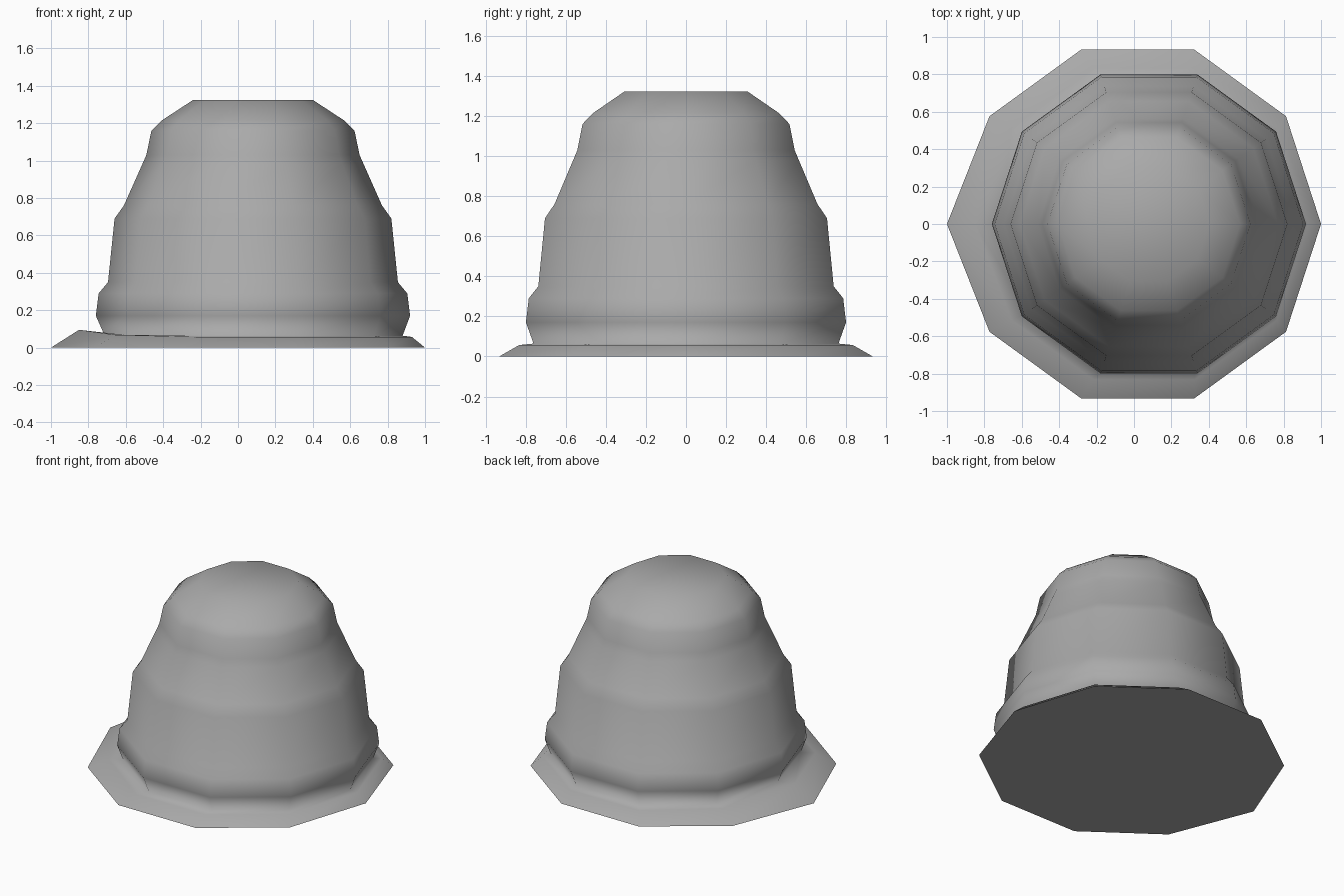
import bpy, bmesh, math

cube = bpy.data.objects.get("Cube")
if cube:
    bpy.data.objects.remove(cube, do_unlink=True)

SIDES = 10

# One plain grey for the whole moulding
grey = bpy.data.materials.new("plain_grey")
grey.use_nodes = True
colour = (0.4, 0.4, 0.4, 1)
grey.diffuse_color = colour
grey.node_tree.nodes["Principled BSDF"].inputs["Base Color"].default_value = colour

# Rings from the floor up: centre x, radius, height
PROFILE = [
    (0.02, 0.98, 0.0),     # flange rim
    (0.055, 0.875, 0.057), # flange top
    (0.08, 0.80, 0.064),   # neck
    (0.08, 0.84, 0.17),    # bulge
    (0.08, 0.825, 0.29),
    (0.08, 0.775, 0.35),   # lower wall
    (0.08, 0.74, 0.69),
    (0.08, 0.69, 0.76),    # shoulder
    (0.08, 0.592, 0.98),
    (0.08, 0.57, 1.03),    # upper band
    (0.08, 0.543, 1.16),
    (0.08, 0.487, 1.215),  # crown
    (0.08, 0.322, 1.323),
]

bm = bmesh.new()
rings = []
for cx, r, z in PROFILE:
    angles = [math.tau * i / SIDES for i in range(SIDES)]
    rings.append([bm.verts.new((cx + r * math.cos(a), r * math.sin(a), z)) for a in angles])

# Flange corner on the right-hand side is stretched out and lifted
tip = SIDES // 2
rings[0][tip].co.x = -1.0
rings[1][tip].co.x, rings[1][tip].co.z = -0.85, 0.095
rings[2][tip].co.z = 0.08
for i in (tip - 1, tip + 1):
    rings[1][i].co.z = 0.068

# Walls, floor and crown cap
for low, high in zip(rings, rings[1:]):
    for i in range(SIDES):
        j = (i + 1) % SIDES
        bm.faces.new((low[i], low[j], high[j], high[i]))
bm.faces.new(rings[0][::-1])
bm.faces.new(rings[-1])

mesh = bpy.data.meshes.new("stepped_dome")
bm.to_mesh(mesh)
bm.free()
mesh.materials.append(grey)
dome = bpy.data.objects.new("stepped_dome", mesh)
bpy.context.collection.objects.link(dome)

# Smooth everywhere except the floor edge
bpy.ops.object.select_all(action="DESELECT")
dome.select_set(True)
bpy.context.view_layer.objects.active = dome
bpy.ops.object.shade_smooth_by_angle(angle=math.radians(130))
